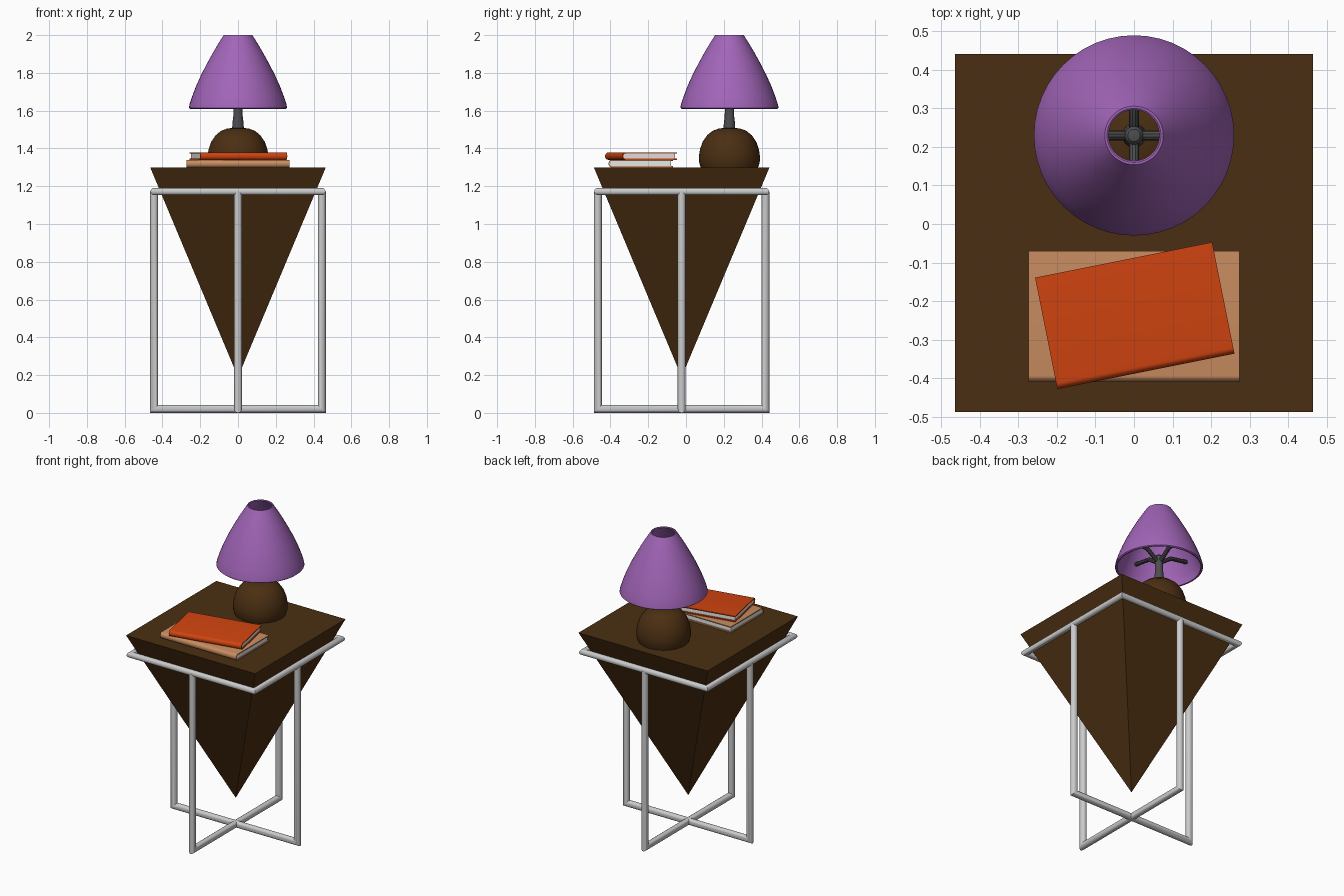
import bpy, bmesh, math
from mathutils import Vector, Matrix

cube = bpy.data.objects.get("Cube")
if cube:
    bpy.data.objects.remove(cube, do_unlink=True)


def material(name, r, g, b):
    m = bpy.data.materials.new(name)
    m.use_nodes = True
    m.diffuse_color = (r, g, b, 1)
    m.node_tree.nodes["Principled BSDF"].inputs["Base Color"].default_value = (r, g, b, 1)
    return m


WOOD = material("dark_wood", 0.07, 0.028, 0.006)
METAL = material("pale_metal", 0.6, 0.6, 0.6)
PURPLE = material("purple_shade", 0.36, 0.13, 0.48)
GREY = material("dark_grey", 0.075, 0.075, 0.08)
ORANGE = material("orange_cover", 0.64, 0.058, 0.005)
TAN = material("tan_cover", 0.6, 0.27, 0.12)
PAPER = material("paper", 0.8, 0.8, 0.78)

TABLE_Y = -0.023
LAMP = Vector((0, 0.23, 0))


def finish(name, bm, mat, location=(0, 0, 0), turn=0, smooth=True):
    bmesh.ops.recalc_face_normals(bm, faces=bm.faces)
    mesh = bpy.data.meshes.new(name)
    bm.to_mesh(mesh)
    bm.free()
    mesh.materials.append(mat)
    ob = bpy.data.objects.new(name, mesh)
    bpy.context.collection.objects.link(ob)
    ob.location = location
    ob.rotation_euler.z = turn
    if smooth:
        bpy.ops.object.select_all(action='DESELECT')
        ob.select_set(True)
        bpy.context.view_layer.objects.active = ob
        bpy.ops.object.shade_smooth_by_angle(angle=math.radians(35))
    return ob


def bridge(bm, a, b):
    for i in range(len(a)):
        j = (i + 1) % len(a)
        bm.faces.new((a[i], a[j], b[j], b[i]))


def tube(name, points, radius, normal, mat, location=(0, 0, 0), closed=False, sides=16):
    """Round tube with mitred corners along a flat path."""
    bm = bmesh.new()
    pts = [Vector(p) for p in points]
    normal = Vector(normal)
    count = len(pts)
    radii = radius if isinstance(radius, list) else [radius] * count
    rings = []
    for i, p in enumerate(pts):
        before = (p - pts[i - 1]).normalized() if closed or i else None
        after = (pts[(i + 1) % count] - p).normalized() if closed or i < count - 1 else before
        before = before or after
        s, t = normal.cross(before), normal.cross(after)
        mitre = (s + t) / (1 + s.dot(t))
        angles = [2 * math.pi * k / sides for k in range(sides)]
        rings.append([bm.verts.new(p + radii[i] * (normal * math.cos(a) + mitre * math.sin(a)))
                      for a in angles])
    for a, b in zip(rings, rings[1:]):
        bridge(bm, a, b)
    if closed:
        bridge(bm, rings[-1], rings[0])
    else:
        bm.faces.new(rings[0])
        bm.faces.new(rings[-1])
    return finish(name, bm, mat, location)


def lathe(name, profile, mat, location, closed=False, steps=48):
    bm = bmesh.new()
    verts = [bm.verts.new((r, 0, z)) for r, z in profile]
    edges = [bm.edges.new(pair) for pair in zip(verts, verts[1:])]
    if closed:
        edges.append(bm.edges.new((verts[-1], verts[0])))
    bmesh.ops.spin(bm, geom=verts + edges, cent=(0, 0, 0), axis=(0, 0, 1),
                   angle=2 * math.pi, steps=steps)
    bmesh.ops.remove_doubles(bm, verts=bm.verts, dist=0.0005)
    return finish(name, bm, mat, location)


# Table: inverted square pyramid
bm = bmesh.new()
bmesh.ops.create_cone(bm, cap_ends=True, segments=4, radius1=0, radius2=0.465 * math.sqrt(2),
                      depth=1.11, matrix=Matrix.Rotation(math.pi / 4, 4, 'Z'))
bmesh.ops.remove_doubles(bm, verts=bm.verts, dist=0.0005)
finish("table_body", bm, WOOD, (0, TABLE_Y, 1.3 - 0.555), smooth=False)

# Stand: square rail and two crossing U frames
h = 0.444
tube("stand_rail", [(-h, -h, 1.172), (h, -h, 1.172), (h, h, 1.172), (-h, h, 1.172)],
     0.019, (0, 0, 1), METAL, (0, TABLE_Y, 0), closed=True)
for name, along, normal in (("side_leg_frame", Vector((1, 0, 0)), (0, 1, 0)),
                            ("front_back_leg_frame", Vector((0, 1, 0)), (1, 0, 0))):
    path = [along * s * h + Vector((0, 0, z))
            for s, z in ((-1, 1.172), (-1, 0.021), (1, 0.021), (1, 1.172))]
    tube(name, path, 0.021, normal, METAL, (0, TABLE_Y, 0))

# Lamp base and stem
lathe("lamp_base", [(0, 1.3), (0.152, 1.3), (0.16, 1.325), (0.162, 1.355), (0.156, 1.395),
                    (0.142, 1.435), (0.118, 1.47), (0.09, 1.493), (0.055, 1.506), (0, 1.51)],
      WOOD, LAMP)
lathe("lamp_stem", [(0, 1.5), (0.031, 1.5), (0.03, 1.53), (0.025, 1.57), (0.024, 1.68),
                    (0.016, 1.69), (0, 1.693)], GREY, LAMP, steps=24)

# Arms that hold the shade
for i, label in enumerate(("left", "back", "right", "front")):
    a = i * math.pi / 2
    out = Vector((math.cos(a), math.sin(a), 0))
    path = [out * r + Vector((0, 0, z)) for r, z in ((0, 1.64), (0.09, 1.705), (0.21, 1.725))]
    tube("shade_arm_" + label, path, 0.013, (-out.y, out.x, 0), GREY, LAMP, sides=10)

# Shade: thin curved shell, open at both ends
outer = [(0.254, 1.61), (0.26, 1.615), (0.257, 1.632), (0.243, 1.675), (0.222, 1.73), (0.195, 1.79),
         (0.164, 1.85), (0.131, 1.91), (0.1, 1.962), (0.082, 1.99), (0.076, 2.0)]
inner = [(r - 0.01, z - 0.003) for r, z in reversed(outer[2:])]
lathe("lamp_shade", outer + [(0.07, 2.0)] + inner + [(0.246, 1.612)], PURPLE, LAMP, closed=True)


def prism(name, profile, width, mat, location, turn):
    """Extrude a y-z outline along x."""
    bm = bmesh.new()
    face = bm.faces.new([bm.verts.new((-width / 2, y, z)) for y, z in profile])
    moved = bmesh.ops.extrude_face_region(bm, geom=[face])["geom"]
    bmesh.ops.translate(bm, vec=(width, 0, 0),
                        verts=[v for v in moved if isinstance(v, bmesh.types.BMVert)])
    return finish(name, bm, mat, location, turn)


def spine_arc(y, half, bulge):
    angles = [math.pi / 2 + math.pi * k / 10 for k in range(11)]
    return [(y + bulge * math.cos(a), half * math.sin(a)) for a in angles]


def book(name, width, depth, height, mat, location, turn=0):
    half, skin = height / 2, 0.006
    back, front = depth / 2, -depth / 2 + 0.016
    shell = spine_arc(front, half, 0.016)
    lining = spine_arc(front, half - skin, 0.010)
    cover = [(back, half)] + shell + [(back, -half), (back, skin - half)]
    cover += lining[::-1] + [(back, half - skin)]
    prism(name + "_cover", cover, width, mat, location, turn)
    pages = [(back - 0.01, half - skin)] + lining + [(back - 0.01, skin - half)]
    prism(name + "_pages", pages, width - 0.012, PAPER, location, turn)


# Stacked books
book("lower_book", 0.547, 0.34, 0.04, TAN, (0, -0.24, 1.32))
book("upper_book", 0.469, 0.295, 0.038, ORANGE, (0.002, -0.238, 1.359), math.radians(11.3))
